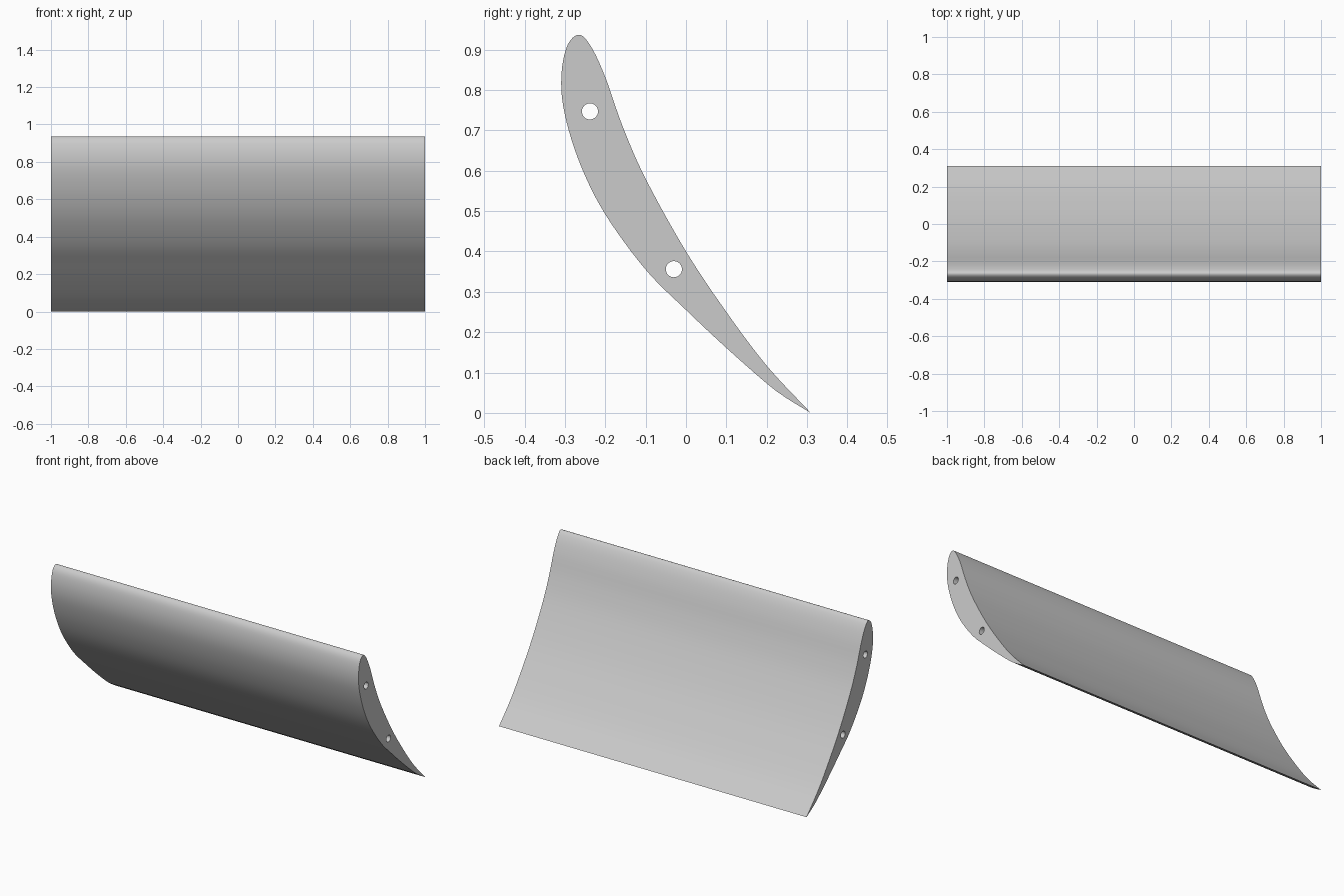
import bpy
import bmesh
import math
from mathutils import Vector, Matrix

cube = bpy.data.objects.get("Cube")
if cube:
    bpy.data.objects.remove(cube, do_unlink=True)

HALF_SPAN = 1.0
HOLE_RADIUS = 0.02
HOLES = [(-0.238, 0.747), (-0.03, 0.356)]

# Airfoil section (y, z): tip, up the hollow back, over the nose, down the front
SECTION = [
    (0.309, 0.0), (0.2, 0.117), (0.1, 0.25), (0, 0.4), (-0.1, 0.58),
    (-0.157, 0.71), (-0.2, 0.832), (-0.235, 0.907), (-0.265, 0.937),
    (-0.295, 0.908), (-0.309, 0.83), (-0.3, 0.738), (-0.262, 0.616),
    (-0.2, 0.492), (-0.1, 0.355), (0, 0.255), (0.1, 0.161), (0.2, 0.073),
    (0.25, 0.036), (0.309, 0.0),
]


def smooth_path(points, steps=6):
    """Catmull-Rom spline through an open chain of points."""
    pts = [Vector(p) for p in points]
    pts = [2 * pts[0] - pts[1]] + pts + [2 * pts[-1] - pts[-2]]
    path = []
    for a, b, c, d in zip(pts, pts[1:], pts[2:], pts[3:]):
        for i in range(steps):
            t = i / steps
            path.append(0.5 * (2 * b + (c - a) * t
                               + (2 * a - 5 * b + 4 * c - d) * t ** 2
                               + (3 * b - a - 3 * c + d) * t ** 3))
    return path


def mesh_object(name, bm):
    bmesh.ops.recalc_face_normals(bm, faces=bm.faces)
    mesh = bpy.data.meshes.new(name)
    bm.to_mesh(mesh)
    bm.free()
    obj = bpy.data.objects.new(name, mesh)
    bpy.context.collection.objects.link(obj)
    return obj


grey = bpy.data.materials.new("light grey")
grey.use_nodes = True
colour = (0.6, 0.6, 0.6, 1)
grey.diffuse_color = colour
grey.node_tree.nodes["Principled BSDF"].inputs["Base Color"].default_value = colour

# Blade: section extruded along the span
bm = bmesh.new()
end = bm.faces.new([bm.verts.new((-HALF_SPAN, p.x, p.y)) for p in smooth_path(SECTION)])
extruded = bmesh.ops.extrude_face_region(bm, geom=[end], use_keep_orig=True)
moved = [g for g in extruded["geom"] if isinstance(g, bmesh.types.BMVert)]
bmesh.ops.translate(bm, verts=moved, vec=(2 * HALF_SPAN, 0, 0))
blade = mesh_object("blade", bm)
blade.data.materials.append(grey)

# Pin holes running along the span
bm = bmesh.new()
for y, z in HOLES:
    place = Matrix.Translation((0, y, z)) @ Matrix.Rotation(math.pi / 2, 4, "Y")
    bmesh.ops.create_cone(bm, cap_ends=True, segments=32, radius1=HOLE_RADIUS,
                          radius2=HOLE_RADIUS, depth=2 * HALF_SPAN + 0.2, matrix=place)
cutter = mesh_object("pin_hole_cutter", bm)
cutter.data.materials.append(grey)
cutter.hide_render = True
cutter.hide_viewport = True

cut = blade.modifiers.new("pin holes", "BOOLEAN")
cut.operation = "DIFFERENCE"
cut.solver = "EXACT"
cut.object = cutter

# Bake the cut, drop the cutter, then shade smooth with crisp ends
bpy.context.view_layer.update()
result = bpy.data.meshes.new_from_object(
    blade.evaluated_get(bpy.context.evaluated_depsgraph_get()))
blade.modifiers.clear()
blade.data = result
bpy.data.objects.remove(cutter, do_unlink=True)

bpy.ops.object.select_all(action="DESELECT")
blade.select_set(True)
bpy.context.view_layer.objects.active = blade
bpy.ops.object.shade_smooth_by_angle(angle=math.radians(30))
